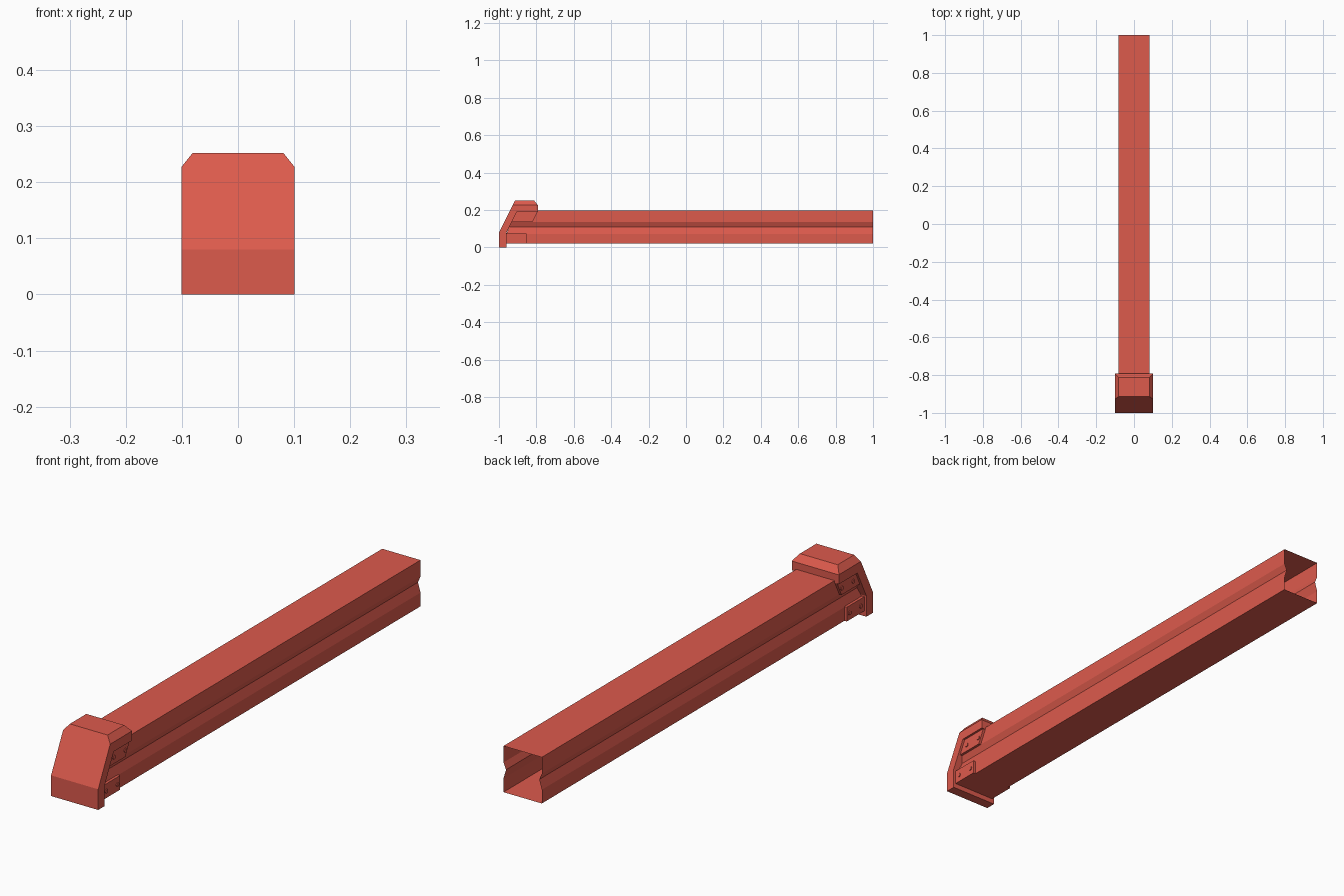
import bpy, bmesh, math
from mathutils import Matrix, Vector

if "Cube" in bpy.data.objects:
    bpy.data.objects.remove(bpy.data.objects["Cube"])

red = bpy.data.materials.new("rail red")
red.diffuse_color = (0.72, 0.103, 0.073, 1)
red.use_nodes = True
red.node_tree.nodes["Principled BSDF"].inputs["Base Color"].default_value = red.diffuse_color


def make_object(name, bm, recalc=True):
    if recalc:
        bmesh.ops.recalc_face_normals(bm, faces=bm.faces[:])
    mesh = bpy.data.meshes.new(name)
    bm.to_mesh(mesh)
    bm.free()
    mesh.materials.append(red)
    ob = bpy.data.objects.new(name, mesh)
    bpy.context.collection.objects.link(ob)
    return ob


def extrude_side(profile, x0, x1):
    """Prism from a (y, z) profile, running from x0 to x1."""
    bm = bmesh.new()
    a = [bm.verts.new((x0, y, z)) for y, z in profile]
    b = [bm.verts.new((x1, y, z)) for y, z in profile]
    n = len(profile)
    for i in range(n):
        j = (i + 1) % n
        bm.faces.new((a[i], a[j], b[j], b[i]))
    bm.faces.new(a)
    bm.faces.new(b)
    return bm


def slant(z):
    """Back of the end cap at height z."""
    return -0.96 + max(0, z - 0.08) * 0.5


# Hollow thin-walled beam with a V groove along both sides
half = [(0.082, 0.02), (0.082, 0.073), (0.071, 0.11), (0.082, 0.135), (0.082, 0.199)]
section = half + [(-x, z) for x, z in reversed(half)]
bm = bmesh.new()
front = [bm.verts.new((x, slant(z), z)) for x, z in section]
back = [bm.verts.new((x, 1.0, z)) for x, z in section]
for i in range(len(section)):
    j = (i + 1) % len(section)
    bm.faces.new((front[i], back[i], back[j], front[j]))
make_object("beam", bm)

# End cap: bent front plate with a top hood, upper edges chamfered
cap = [(-1, 0), (-0.96, 0), (-0.96, 0.08), (slant(0.19), 0.19),
       (-0.792, 0.19), (-0.792, 0.226), (-0.813, 0.252), (-0.914, 0.252), (-1, 0.08)]
bm = extrude_side(cap, -0.101, 0.101)
for s in (-1, 1):
    cut = bmesh.ops.bisect_plane(
        bm, geom=bm.verts[:] + bm.edges[:] + bm.faces[:], dist=1e-5,
        plane_co=(s * 0.101, 0, 0.227), plane_no=Vector((s * 0.025, 0, 0.02)).normalized(),
        clear_outer=True)
    rim = [e for e in cut["geom_cut"] if isinstance(e, bmesh.types.BMEdge)]
    bmesh.ops.contextual_create(bm, geom=rim)
make_object("end_cap", bm)

# Mounting plates with bolts on both sides
plates = {
    "lower": ([(-0.96, 0.02), (-0.853, 0.02), (-0.853, 0.075), (-0.96, 0.075)],
              [(-0.938, 0.047), (-0.87, 0.047)]),
    "upper": ([(slant(0.135), 0.135), (-0.821, 0.135), (-0.793, 0.191), (slant(0.191), 0.191)],
              [(-0.892, 0.161), (-0.822, 0.161)]),
}
for s, side in ((-1, "left"), (1, "right")):
    for level, (outline, bolts) in plates.items():
        make_object(f"{level}_plate_{side}", extrude_side(outline, s * 0.081, s * 0.092))
        bm = bmesh.new()
        for y, z in bolts:
            place = Matrix.Translation((s * 0.092, y, z)) @ Matrix.Rotation(math.pi / 2, 4, 'Y')
            bmesh.ops.create_cone(bm, cap_ends=True, segments=8, radius1=0.008,
                                  radius2=0.008, depth=0.006, matrix=place)
        make_object(f"{level}_bolts_{side}", bm)
